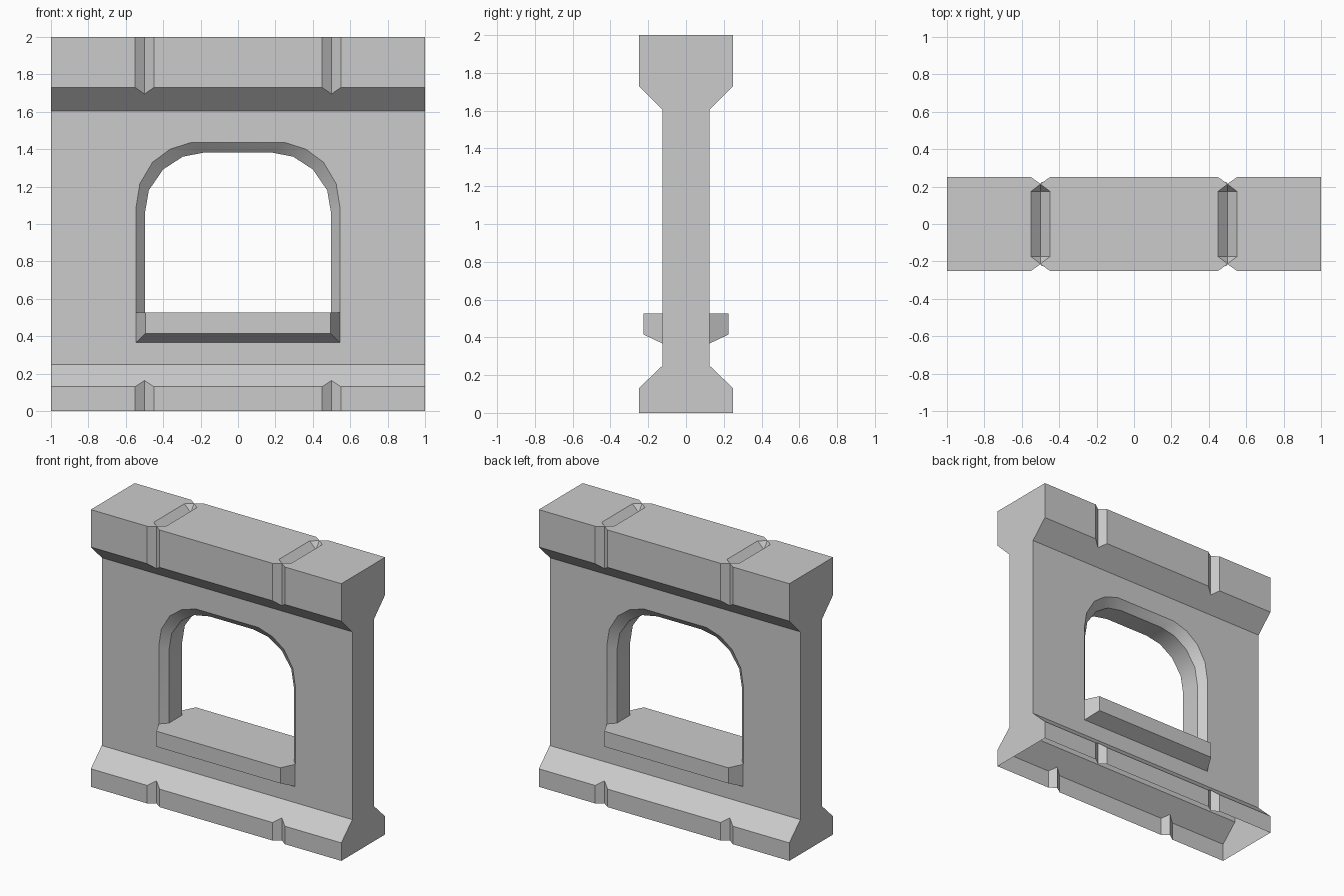
import bpy, bmesh, math

if "Cube" in bpy.data.objects:
    bpy.data.objects.remove(bpy.data.objects["Cube"], do_unlink=True)

stone = bpy.data.materials.new("grey stone")
stone.use_nodes = True
GREY = (0.6, 0.6, 0.6, 1)
stone.diffuse_color = GREY
stone.node_tree.nodes["Principled BSDF"].inputs["Base Color"].default_value = GREY


def finish(name, bm):
    bmesh.ops.recalc_face_normals(bm, faces=bm.faces[:])
    mesh = bpy.data.meshes.new(name)
    bm.to_mesh(mesh)
    bm.free()
    mesh.materials.append(stone)
    obj = bpy.data.objects.new(name, mesh)
    bpy.context.collection.objects.link(obj)
    return obj


def loft(name, rings):
    """Skin a run of equal-length closed rings and cap both ends."""
    bm = bmesh.new()
    loops = [[bm.verts.new(p) for p in ring] for ring in rings]
    n = len(rings[0])
    for a, b in zip(loops, loops[1:]):
        for i in range(n):
            j = (i + 1) % n
            bm.faces.new((a[i], a[j], b[j], b[i]))
    bm.faces.new(loops[0])
    bm.faces.new(loops[-1])
    return finish(name, bm)


def hull(name, points):
    bm = bmesh.new()
    for p in points:
        bm.verts.new(p)
    bmesh.ops.convex_hull(bm, input=bm.verts[:])
    return finish(name, bm)


def mirrored(half):
    """Complete a half outline across the centre line."""
    return half + [(-a, b) for a, b in reversed(half)]


# Wall section: wide coping, thin web and splayed footing
section = mirrored([(0.25, 0), (0.25, 0.13), (0.125, 0.25),
                    (0.125, 1.605), (0.25, 1.73), (0.25, 2)])
wall = loft("wall", [[(x, y, z) for y, z in section] for x in (-1, 1)])

# Arched opening, narrower in the middle of the wall
SILL = 0.527
outer = mirrored([(0.545, SILL), (0.545, 1.09), (0.525, 1.215),
                  (0.457, 1.33), (0.363, 1.4), (0.25, 1.436)])
inner = mirrored([(0.498, SILL), (0.498, 1.056), (0.477, 1.18),
                  (0.4, 1.292), (0.295, 1.36), (0.176, 1.383)])
stations = [(-0.2, outer), (-0.125, outer), (-0.075, inner),
            (0.075, inner), (0.125, outer), (0.2, outer)]
cutters = [loft("opening_cutter", [[(x, y, z) for x, z in ring] for y, ring in stations])]

# Joint grooves: upright notches on both faces and a chisel cut on top
for cx in (-0.5, 0.5):
    for s in (-1, 1):
        cutters.append(hull("notch_cutter", [
            (cx + dx, s * y, z) for z in (-0.1, 2.1)
            for dx, y in ((0, 0.215), (0.121, 0.3), (-0.121, 0.3))]))
    rim = [(cx + dx, s * y) for s in (-1, 1)
           for dx, y in ((-0.05, 0.175), (0.05, 0.175), (0, 0.213))]
    cutters.append(hull("top_groove_cutter",
                        [(x, y, z) for x, y in rim for z in (2, 2.1)]
                        + [(cx, s * 0.175, 1.95) for s in (-1, 1)]))

for cutter in cutters:
    mod = wall.modifiers.new("cut", 'BOOLEAN')
    mod.operation = 'DIFFERENCE'
    mod.solver = 'EXACT'
    mod.object = cutter
baked = bpy.data.meshes.new_from_object(
    wall.evaluated_get(bpy.context.evaluated_depsgraph_get()))
wall.modifiers.clear()
wall.data = baked
for cutter in cutters:
    bpy.data.objects.remove(cutter, do_unlink=True)

# The wall is a shell with an open underside
bm = bmesh.new()
bm.from_mesh(wall.data)
under = [f for f in bm.faces if all(v.co.z < 0.001 for v in f.verts)]
bmesh.ops.delete(bm, geom=under, context='FACES')
bm.to_mesh(wall.data)
bm.free()

# Tapered sill ledges in front and behind
for name, s in (("front_sill", -1), ("back_sill", 1)):
    hull(name, [(sx * x, s * y, z) for sx in (-1, 1)
                for x, y, low in ((0.545, 0.124, 0.367), (0.495, 0.225, 0.415))
                for z in (low, SILL)])

# Smooth only the shallow curves of the arch
bpy.ops.object.select_all(action='DESELECT')
wall.select_set(True)
bpy.context.view_layer.objects.active = wall
bpy.ops.object.shade_smooth_by_angle(angle=math.radians(32))
